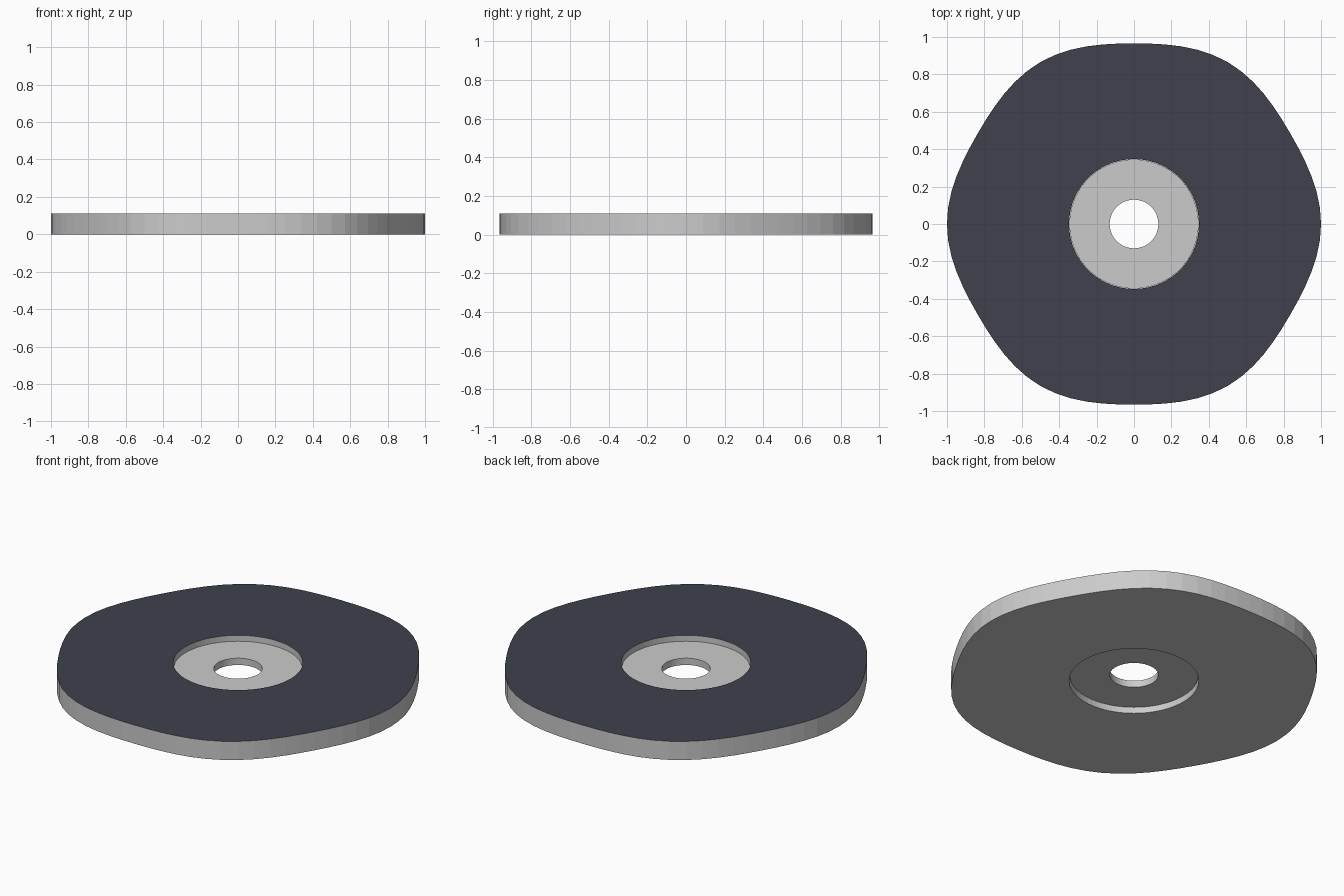
import bpy, bmesh
from math import cos, sin, tau

if "Cube" in bpy.data.objects:
    bpy.data.objects.remove(bpy.data.objects["Cube"])

N = 72


def circle(r):
    return lambda t: r


def lobed(t):
    # six soft corners: 1.0 at the corners, 0.966 mid-side
    return 0.983 + 0.017 * cos(6 * t)


def ring_plate(name, outer, inner, z0, z1, top_mat=None):
    """Flat plate with a hole, from an outer and an inner radius function."""
    bm = bmesh.new()

    def loop(fn, z):
        return [bm.verts.new((fn(t) * cos(t), fn(t) * sin(t), z))
                for t in (tau * i / N for i in range(N))]

    # order: outer bottom, outer top, inner top, inner bottom
    loops = [loop(outer, z0), loop(outer, z1), loop(inner, z1), loop(inner, z0)]
    for k in range(4):
        a, b = loops[k], loops[(k + 1) % 4]
        for i in range(N):
            j = (i + 1) % N
            f = bm.faces.new((a[i], a[j], b[j], b[i]))
            f.material_index = 1 if (k == 1 and top_mat) else 0
    bmesh.ops.recalc_face_normals(bm, faces=bm.faces)
    me = bpy.data.meshes.new(name)
    bm.to_mesh(me)
    bm.free()
    if top_mat:
        me.materials.append(None)
        me.materials.append(top_mat)
    ob = bpy.data.objects.new(name, me)
    bpy.context.collection.objects.link(ob)
    return ob


dark = bpy.data.materials.new("dark_top")
dark.diffuse_color = (0.05, 0.053, 0.075, 1)
dark.use_nodes = True
dark.node_tree.nodes["Principled BSDF"].inputs["Base Color"].default_value = dark.diffuse_color

# Lobed pad with a dark top face
ring_plate("lobed_pad", lobed, circle(0.347), 0.0, 0.11, dark)
# Recessed hub washer with the centre hole
ring_plate("hub_washer", circle(0.345), circle(0.13), 0.036, 0.076)
